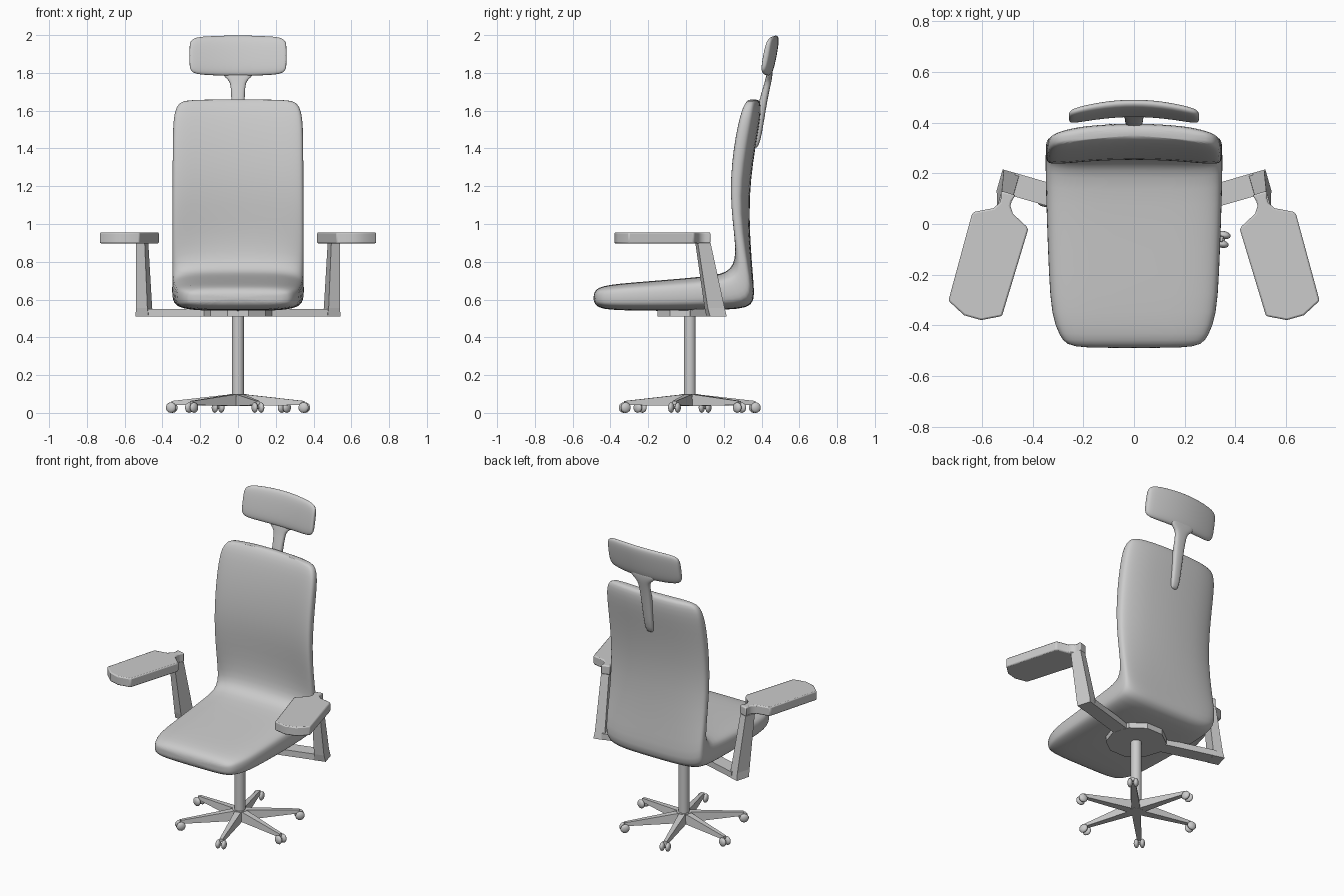
import bpy, bmesh, math
from mathutils import Vector, Matrix

if "Cube" in bpy.data.objects:
    bpy.data.objects.remove(bpy.data.objects["Cube"])

AXIS = Matrix.Translation((0, 0.02, 0))          # swivel axis of the chair
ARM = AXIS @ Matrix.Rotation(math.radians(16), 4, 'Z')


def finish(name, bm, angle=None, mirror=False, bevel=0, subsurf=0):
    bmesh.ops.recalc_face_normals(bm, faces=bm.faces)
    me = bpy.data.meshes.new(name)
    bm.to_mesh(me)
    bm.free()
    ob = bpy.data.objects.new(name, me)
    bpy.context.collection.objects.link(ob)
    if mirror:
        ob.modifiers.new("mirror", 'MIRROR')
    if bevel:
        b = ob.modifiers.new("bevel", 'BEVEL')
        b.width, b.segments, b.limit_method = bevel, 2, 'ANGLE'
        b.angle_limit = math.radians(40)
    if subsurf:
        s = ob.modifiers.new("subsurf", 'SUBSURF')
        s.levels = s.render_levels = subsurf
    if angle:
        bpy.ops.object.select_all(action='DESELECT')
        ob.select_set(True)
        bpy.context.view_layer.objects.active = ob
        bpy.ops.object.shade_smooth_by_angle(angle=math.radians(angle))
    return ob


def loft(bm, rings, mat=Matrix()):
    vs = [[bm.verts.new(mat @ Vector(p)) for p in r] for r in rings]
    n = len(vs[0])
    for a, b in zip(vs, vs[1:]):
        for i in range(n):
            bm.faces.new((a[i], a[(i + 1) % n], b[(i + 1) % n], b[i]))
    bm.faces.new(vs[0])
    bm.faces.new(vs[-1])


def oval(n, power):
    """Unit superellipse as (u, v) pairs."""
    out = []
    for i in range(n):
        c, s = math.cos(2 * math.pi * i / n), math.sin(2 * math.pi * i / n)
        out.append((math.copysign(abs(c) ** (2 / power), c),
                    math.copysign(abs(s) ** (2 / power), s)))
    return out


def rect(x0, x1, y0, y1, z):
    return [(x0, y0, z), (x1, y0, z), (x1, y1, z), (x0, y1, z)]


def cylinder(name, r, z0, z1, sides, angle=None):
    bm = bmesh.new()
    ring = [(r * math.cos(2 * math.pi * i / sides), r * math.sin(2 * math.pi * i / sides))
            for i in range(sides)]
    loft(bm, [[(x, y, z) for x, y in ring] for z in (z0, z1)], AXIS)
    return finish(name, bm, angle)


# Seat and back: one L-shaped cushion; sitter side y,z / outer side y,z / half width
stations = [
    (-.49, .625, -.49, .59, .20), (-.478, .655, -.475, .565, .27),
    (-.44, .672, -.44, .55, .295), (-.36, .684, -.36, .543, .327),
    (-.2, .697, -.2, .54, .337), (0, .713, .02, .54, .345),
    (.15, .728, .22, .546, .35), (.215, .745, .325, .555, .35),
    (.25, .785, .362, .59, .349), (.262, .85, .36, .67, .348),
    (.262, .95, .345, .80, .347), (.247, 1.1, .325, 1.05, .347),
    (.243, 1.24, .335, 1.24, .347), (.258, 1.4, .36, 1.41, .347),
    (.28, 1.52, .38, 1.52, .345), (.30, 1.6, .39, 1.6, .337),
    (.318, 1.642, .385, 1.645, .312), (.335, 1.66, .372, 1.661, .27)]
rings = []
for iy, iz, oy, oz, w in stations:
    ring = []
    for u, v in oval(28, 4):
        k = (1 + v) / 2
        x, y, z = u * w, oy + (iy - oy) * k, oz + (iz - oz) * k
        bow = min(max((z - .72) / .25, 0), 1)
        ring.append((x, y + .035 * bow * (.3 - (x / .345) ** 2), z))
    rings.append(ring)
bm = bmesh.new()
loft(bm, rings)
finish("seat_and_back_cushion", bm, 60, subsurf=1)

# Headrest pad: bowed and tilted, lofted along x
half = [(.257, .06, .01), (.25, .082, .017), (.225, .1, .021), (.15, .105, .023), (.07, .108, .024)]
sections = [(-x, h, t) for x, h, t in half] + [(0, .109, .024)] + half[::-1]
rings = [[(x, .457 - .033 * (x / .25) ** 2 + v * t + .19 * u * h, 1.891 + u * h)
          for u, v in oval(16, 2.8)] for x, h, t in sections]
bm = bmesh.new()
loft(bm, rings)
finish("headrest_pad", bm, 60, subsurf=1)

# Headrest stem: flares into the pad and sinks into the back
stem = [(1.40, .362, .02, .012), (1.43, .374, .029, .02), (1.55, .39, .033, .024),
        (1.66, .41, .036, .022), (1.735, .43, .038, .018), (1.765, .437, .05, .018),
        (1.79, .442, .09, .016), (1.83, .448, .09, .012)]
bm = bmesh.new()
loft(bm, [[(u * w, y + v * t, z) for u, v in oval(16, 2.8)] for z, y, w, t in stem])
finish("headrest_stem", bm, 60, subsurf=1)

# Armrest pads: symmetric outline with a narrow neck
side = [(.035, -.55), (.11, -.512), (.115, -.155), (.105, -.145), (.04, -.112), (.022, -.085),
        (.022, -.065), (.03, -.038)]
outline = [(.505 + x, y) for x, y in side] + [(.505 - x, y) for x, y in side[::-1]]
bm = bmesh.new()
loft(bm, [[(x, y, z) for x, y in outline] for z in (.897, .956)], ARM)
finish("armrest_pads", bm, 35, mirror=True, bevel=.007)

# Armrest posts and the bars that carry them
bm = bmesh.new()
loft(bm, [rect(.48, .552, -.046, .045, .51), rect(.483, .545, -.057, .036, .555),
          rect(.483, .532, -.108, -.038, .90)], ARM)
finish("armrest_posts", bm, mirror=True)
bm = bmesh.new()
loft(bm, [rect(.05, .5, -.045, .045, z) for z in (.511, .55)], ARM)
finish("armrest_bars", bm, mirror=True)

# Plate under the seat, column and base hub
cylinder("seat_plate", .18, .51, .548, 10)
cylinder("column", .033, .06, .52, 10, 40)
cylinder("base_hub", .045, .036, .10, 12, 40)

# Six tapered legs, each with a twin-wheel castor
legs, wheels, pins = bmesh.new(), bmesh.new(), bmesh.new()
for i in range(6):
    m = AXIS @ Matrix.Rotation(math.radians(-13 + 60 * i), 4, 'Z')
    loft(legs, [[(x, -w, z0), (x, w, z0), (x, w * .75, z1), (x, -w * .75, z1)]
                for x, w, z0, z1 in ((.0, .028, .036, .102), (.36, .013, .042, .063))], m)
    bmesh.ops.create_cone(pins, cap_ends=True, segments=8, radius1=.008, radius2=.008, depth=.04,
                          matrix=m @ Matrix.Translation((.36, 0, .028)) @ Matrix.Rotation(math.pi / 2, 4, 'X'))
    for s in (-1, 1):
        place = m @ Matrix.Translation((.36, s * .018, .028)) @ Matrix.Rotation(math.pi / 2, 4, 'X')
        bmesh.ops.create_uvsphere(wheels, u_segments=14, v_segments=8, radius=.028,
                                  matrix=place @ Matrix.Diagonal((1, 1, .55, 1)))
finish("base_legs", legs)
finish("castor_wheels", wheels, 40)
finish("castor_axles", pins, 40)
